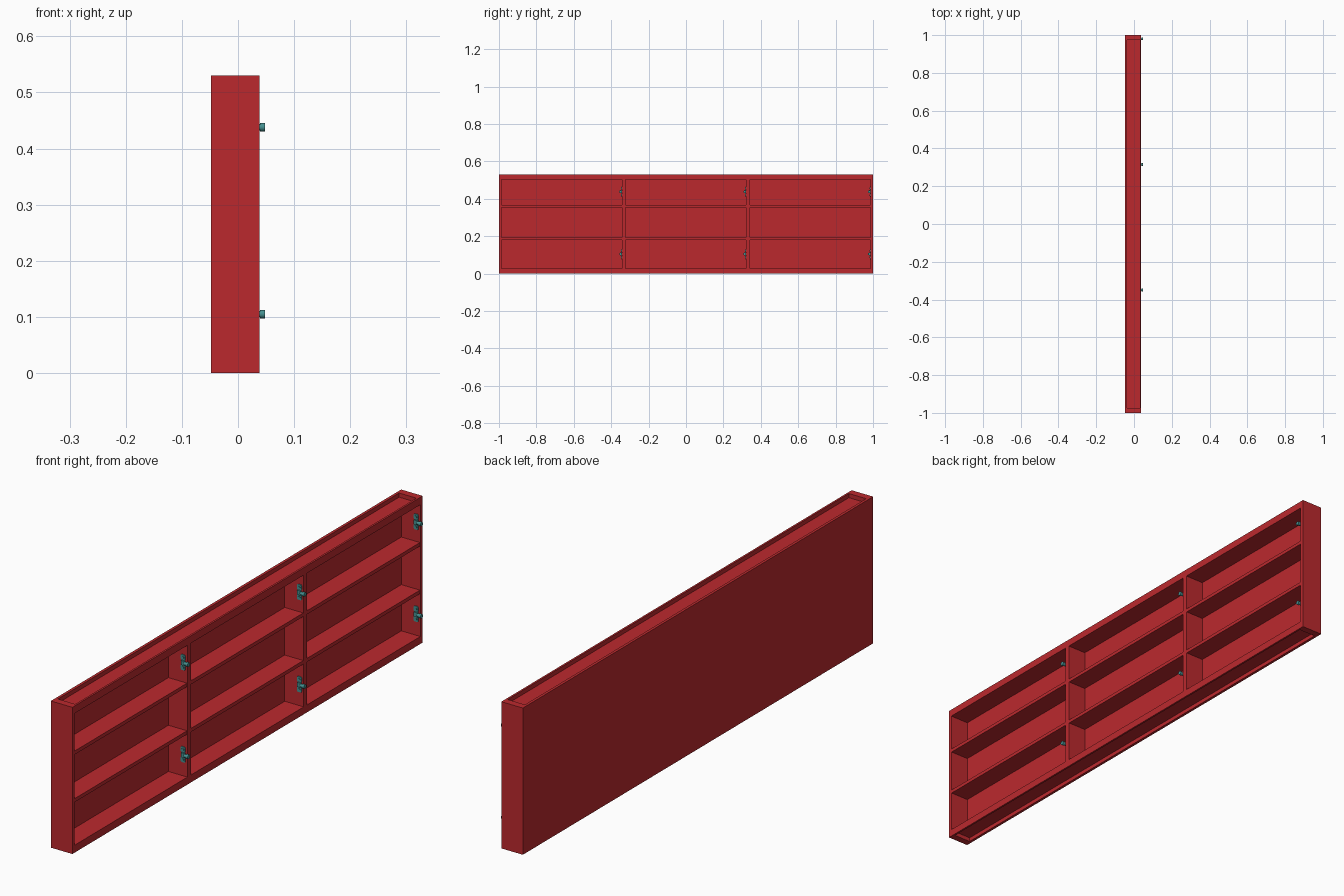
import bpy, bmesh
from math import radians
from mathutils import Matrix, Vector

if "Cube" in bpy.data.objects:
    bpy.data.objects.remove(bpy.data.objects["Cube"])


def material(name, color):
    m = bpy.data.materials.new(name)
    m.diffuse_color = (*color, 1)
    m.use_nodes = True
    m.node_tree.nodes["Principled BSDF"].inputs["Base Color"].default_value = m.diffuse_color
    return m


RED = material("red_paint", (0.5, 0.022, 0.027))
TEAL = material("teal_metal", (0.06, 0.28, 0.28))

X0, X1, H = -0.048, 0.038, 0.53      # cabinet depth range and height
BACK = -0.038                        # inner face of the back
SIDE, DIV, RAIL = 0.013, 0.02, 0.027


def finish(name, bm, mat):
    bmesh.ops.recalc_face_normals(bm, faces=bm.faces)
    me = bpy.data.meshes.new(name)
    bm.to_mesh(me)
    bm.free()
    me.materials.append(mat)
    ob = bpy.data.objects.new(name, me)
    bpy.context.collection.objects.link(ob)
    return ob


def add_box(bm, lo, hi):
    lo, hi = Vector(lo), Vector(hi)
    m = Matrix.Translation((lo + hi) / 2) @ Matrix.Diagonal((*(hi - lo), 1))
    bmesh.ops.create_cube(bm, size=1, matrix=m)


def box(name, lo, hi):
    bm = bmesh.new()
    add_box(bm, lo, hi)
    return finish(name, bm, RED)


def add_cylinder(bm, center, r, depth, rot):
    bmesh.ops.create_cone(bm, cap_ends=True, segments=16, radius1=r, radius2=r,
                          depth=depth, matrix=Matrix.Translation(center) @ rot)


# Back and end panels
inner = 1 - SIDE
box("back_panel", (X0, -inner, 0), (BACK, inner, H))
for s, label in ((-1, "left"), (1, "right")):
    y = sorted((s * inner, s))
    box(label + "_side", (X0, y[0], 0), (X1, y[1], H))
    # Thicker cleats closing the recess ends at top and bottom
    y = sorted((s * 0.974, s * inner))
    for z0, z1, pos in ((0, 0.015, "bottom"), (H - 0.015, H, "top")):
        box(f"{label}_{pos}_cleat", (BACK, y[0], z0), (0.031, y[1], z1))

# Recessed top and bottom boards with front rails
box("bottom_board", (BACK, -inner, 0.015), (0.031, inner, RAIL))
box("top_board", (BACK, -inner, H - RAIL), (0.031, inner, H - 0.015))
box("bottom_rail", (0.031, -inner, 0), (X1, inner, RAIL))
box("top_rail", (0.031, -inner, H - RAIL), (X1, inner, H))

# Dividers and shelves
edges = [-inner]
for c in (-0.333, 0.331):
    box("divider", (BACK, c - DIV / 2, RAIL), (X1, c + DIV / 2, H - RAIL))
    edges += [c - DIV / 2, c + DIV / 2]
edges.append(inner)
bays = list(zip(edges[::2], edges[1::2]))
for y0, y1 in bays:
    for z in (0.1875, 0.3595):
        box("shelf", (BACK, y0, z - 0.0065), (0.0365, y1, z + 0.0065))


# Hinge: winged plate on the bay wall, screws, body and arm reaching forward
PLATE = [(-0.006, -0.028), (0.006, -0.028), (0.009, -0.024), (0.009, -0.012),
         (0.006, -0.008), (0.006, 0.008), (0.009, 0.012), (0.009, 0.024),
         (0.006, 0.028), (-0.006, 0.028), (-0.009, 0.024), (-0.009, 0.012),
         (-0.006, 0.008), (-0.006, -0.008), (-0.009, -0.012), (-0.009, -0.024)]


def hinge(y, z):
    bm = bmesh.new()
    cx = 0.022
    face = bm.faces.new([bm.verts.new((cx + px, y, z + pz)) for px, pz in PLATE])
    ext = bmesh.ops.extrude_face_region(bm, geom=[face])
    bmesh.ops.translate(bm, vec=(0, -0.003, 0),
                        verts=[v for v in ext["geom"] if isinstance(v, bmesh.types.BMVert)])
    to_y = Matrix.Rotation(radians(90), 4, 'X')
    to_x = Matrix.Rotation(radians(90), 4, 'Y')
    for s in (-1, 1):
        add_cylinder(bm, (cx, y - 0.004, z + s * 0.018), 0.0045, 0.003, to_y)
    add_box(bm, (cx - 0.005, y - 0.008, z - 0.008), (cx + 0.009, y - 0.002, z + 0.008))
    add_cylinder(bm, (0.038, y - 0.0065, z), 0.0055, 0.016, to_x)
    add_cylinder(bm, (0.0435, y - 0.0065, z), 0.0075, 0.009, to_x)
    ob = finish("hinge", bm, TEAL)
    bpy.context.view_layer.objects.active = ob
    ob.select_set(True)
    bpy.ops.object.shade_smooth_by_angle(angle=radians(30))
    ob.select_set(False)


for _, wall in bays:
    for z in (0.105, 0.438):
        hinge(wall, z)
